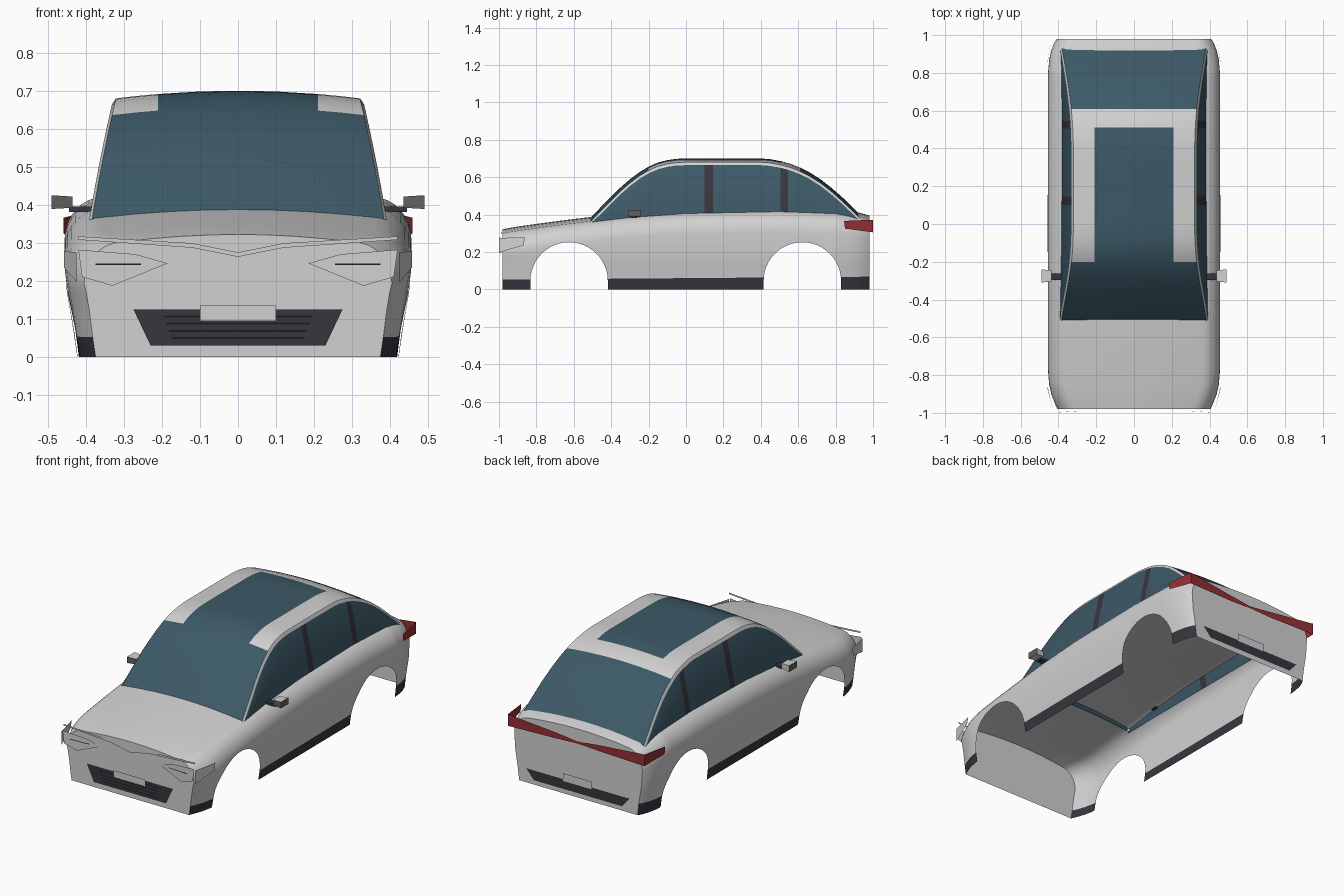
import bpy, bmesh, math
from mathutils import Vector

if "Cube" in bpy.data.objects:
    bpy.data.objects.remove(bpy.data.objects["Cube"])


def material(name, r, g, b):
    m = bpy.data.materials.new(name)
    m.use_nodes = True
    m.diffuse_color = (r, g, b, 1)
    m.node_tree.nodes["Principled BSDF"].inputs["Base Color"].default_value = (r, g, b, 1)
    return m


PAINT = material("silver_paint", 0.64, 0.64, 0.64)
GLASS = material("tinted_glass", 0.045, 0.1, 0.135)
TRIM = material("dark_trim", 0.04, 0.035, 0.048)
RED = material("tail_light_red", 0.3, 0.03, 0.032)
GREY = material("mirror_grey", 0.12, 0.12, 0.12)
BLACK = material("slot_black", 0.012, 0.012, 0.014)


def finish(name, bm, mats, smooth=None):
    mesh = bpy.data.meshes.new(name)
    bm.to_mesh(mesh)
    bm.free()
    for m in mats:
        mesh.materials.append(m)
    ob = bpy.data.objects.new(name, mesh)
    bpy.context.collection.objects.link(ob)
    if smooth:
        bpy.ops.object.select_all(action="DESELECT")
        ob.select_set(True)
        bpy.context.view_layer.objects.active = ob
        bpy.ops.object.shade_smooth_by_angle(angle=math.radians(smooth))
    return ob


def interp(table, y):
    for (a, va), (b, vb) in zip(table, table[1:]):
        if y <= b:
            return va + (vb - va) * max(0, (y - a) / (b - a))
    return table[-1][1]


def loft(name, stations, section, rule, mats, capped):
    """Skin mirrored half sections, which run from the lower left side to the middle."""
    bm = bmesh.new()
    rings = []
    for y in stations:
        half = section(y)
        full = half + [(-x, z) for x, z in reversed(half[:-1])]
        rings.append([bm.verts.new((x, y, z)) for x, z in full])
    count = len(rings[0])
    for i in range(len(rings) - 1):
        mid = (stations[i] + stations[i + 1]) / 2
        for j in range(count - 1):
            f = bm.faces.new((rings[i][j], rings[i + 1][j], rings[i + 1][j + 1], rings[i][j + 1]))
            f.material_index = rule(min(j, count - 2 - j), mid)
    if capped:
        bm.faces.new(rings[0])
        bm.faces.new(rings[-1][::-1])
    bmesh.ops.remove_doubles(bm, verts=bm.verts, dist=0.00005)
    return finish(name, bm, mats, 32)


# Lower body: open underneath, with the lower edge following the wheel arches
TOP = [(-0.98, 0.322), (-0.9, 0.336), (-0.8, 0.35), (-0.65, 0.37), (-0.5, 0.388), (-0.3, 0.41),
       (0, 0.43), (0.5, 0.44), (0.8, 0.43), (0.92, 0.412), (0.98, 0.395)]
WIDTH = [(-0.98, 0.405), (-0.95, 0.419), (-0.9, 0.438), (-0.85, 0.449), (-0.78, 0.455), (0, 0.457),
         (0.8, 0.455), (0.87, 0.449), (0.92, 0.438), (0.96, 0.422), (0.98, 0.408)]
ARCHES = (-0.625, 0.622)
RADIUS = 0.207


def arch_height(y):
    for c in ARCHES:
        d = abs(y - c)
        if d < RADIUS + 0.0002:
            return 0.045 + RADIUS * math.sqrt(max(0, 1 - (d / RADIUS) ** 2))
    return 0


def body_section(y):
    top, w, low = interp(TOP, y), interp(WIDTH, y), arch_height(y)
    pts = [(0, 0.925), (0.06 + 0.008 * y, 0.944), (0.12, 0.965), (0.17, 0.985)]
    pts = [(w * k, z) for z, k in pts]
    for s in range(9):
        a = math.pi / 2 * s / 8
        pts.append((w - 0.1 + 0.1 * math.cos(a), top - 0.13 + 0.11 * math.sin(a)))
    edge = w - 0.1
    pts += [(edge * k, top - 0.02 * k * k) for k in (0.75, 0.5, 0.25, 0)]
    # slide points that fall inside an arch up to its rim
    out = []
    for i, (x, z) in enumerate(pts):
        if z < low:
            (xa, za), (xb, zb) = next((p, q) for p, q in zip(pts, pts[1:]) if q[1] >= low)
            x, z = xa + (xb - xa) * (low - za) / (zb - za), low
        out.append((x, z))
    return out


ys = {y for y, _ in TOP + WIDTH if arch_height(y) == 0}
ys |= {-0.2, -0.1, 0.1, 0.2, 0.3}
for c in ARCHES:
    ys |= {c - RADIUS * math.cos(math.pi * t / 24) for t in range(25)}
    ys |= {c - RADIUS - 0.0005, c + RADIUS + 0.0005}
loft("car_body", sorted(ys), body_section, lambda j, y: 1 if j == 0 else 0, [PAINT, TRIM], True)

# Cabin: glass, roof panels and door pillars in one shell
ROOF = [(-0.52, 0.372), (-0.46, 0.435), (-0.4, 0.495), (-0.35, 0.545), (-0.3, 0.588), (-0.25, 0.626),
        (-0.2, 0.656), (-0.15, 0.678), (-0.1, 0.691), (-0.05, 0.698), (0, 0.7), (0.4, 0.7),
        (0.45, 0.696), (0.51, 0.685), (0.56, 0.671), (0.61, 0.651), (0.66, 0.626), (0.72, 0.588),
        (0.78, 0.541), (0.84, 0.488), (0.9, 0.43), (0.93, 0.4)]
PILLARS = ((0.1, 0.145), (0.505, 0.545))


def side_x(z):
    u = (z - 0.38) / 0.3
    return 0.388 - 0.05 * u - 0.01 * u * u


def cabin_section(y):
    r = interp(ROOF, y)
    pane = max(0.345, r - 0.036)
    pts = [(side_x(z), z) for z in (0.34, (0.34 + pane) / 2, pane)]
    edge = side_x(r - 0.02) - 0.007
    pts.append((edge, r - 0.02))
    pts += [(x, r - 0.02 * (x / edge) ** 2) for x in (0.27, 0.21, 0.1, 0)]
    return pts


def cabin_colour(j, y):
    if j < 2:
        return 2 if any(a < y < b for a, b in PILLARS) else 1
    if j == 2:
        return 0
    if y < -0.2 or y > 0.61:
        return 1
    return 1 if j >= 5 and y < 0.51 else 0


ys = {y for y, _ in ROOF} | {0.2, 0.3} | {y for p in PILLARS for y in p}
loft("cabin", sorted(ys), cabin_section, cabin_colour, [PAINT, GLASS, TRIM], False)


def plate(name, mat, polys, mirror=True):
    """Thin flat pieces facing away from the car's middle."""
    bm = bmesh.new()
    for poly in polys:
        for s in ((1, -1) if mirror else (1,)):
            f = bm.faces.new([bm.verts.new((s * x, y, z)) for x, y, z in poly])
            f.normal_update()
            c = f.calc_center_median()
            if f.normal.dot(Vector((c.x, c.y, 0))) < 0:
                f.normal_flip()
    return finish(name, bm, [mat])


def trapezoid(y, top, bottom, z1, z0):
    return [(-bottom, y, z0), (bottom, y, z0), (top, y, z1), (-top, y, z1)]


# Front details
plate("front_grille", TRIM, [trapezoid(-0.984, 0.275, 0.23, 0.125, 0.03)], False)
plate("grille_slots", BLACK, [trapezoid(-0.986, 0.195 - 0.007 * i, 0.195 - 0.007 * i,
                                        0.109 - 0.019 * i, 0.104 - 0.019 * i) for i in range(4)], False)
plate("front_number_plate", PAINT, [trapezoid(-0.99, 0.1, 0.1, 0.135, 0.094)], False)
plate("headlights", PAINT, [[(0.185, -0.985, 0.246), (0.27, -0.989, 0.27), (0.42, -0.998, 0.282),
                             (0.41, -0.998, 0.21), (0.33, -0.992, 0.187)]])
plate("headlight_slots", BLACK, [[(0.255, -0.991, 0.246), (0.375, -0.998, 0.246),
                                  (0.375, -0.998, 0.242), (0.255, -0.991, 0.242)]])
plate("headlight_sides", PAINT, [[(0.425, -1, 0.197), (0.458, -0.87, 0.235),
                                  (0.458, -0.86, 0.278), (0.425, -1, 0.275)]])
plate("front_light_bar", PAINT, [
    [(0, -0.986, 0.263), (0.12, -0.986, 0.287), (0.12, -0.986, 0.299), (0, -0.986, 0.275)],
    [(0.12, -0.986, 0.287), (0.42, -0.99, 0.308), (0.42, -0.99, 0.317), (0.12, -0.986, 0.299)]])

# Rear details
plate("tail_lights", RED, [
    [(0, 0.986, 0.314), (0.14, 0.988, 0.308), (0.14, 0.988, 0.342), (0, 0.986, 0.326)],
    [(0.14, 0.988, 0.308), (0.435, 1, 0.305), (0.435, 1, 0.372), (0.14, 0.988, 0.342)],
    [(0.435, 1, 0.305), (0.459, 0.85, 0.325), (0.459, 0.845, 0.366), (0.435, 1, 0.372)]])
plate("rear_grille", TRIM, [trapezoid(0.984, 0.33, 0.28, 0.083, 0.027)], False)
plate("rear_number_plate", PAINT, [trapezoid(0.989, 0.09, 0.09, 0.12, 0.075)], False)


# Door mirrors
def box(name, centre, size, mats, rule, taper=1.0):
    bm = bmesh.new()
    bmesh.ops.create_cube(bm, size=1)
    side = 1 if centre[0] > 0 else -1
    for v in bm.verts:
        k = taper if v.co.x * side < 0 else 1
        v.co = Vector(centre) + Vector((v.co.x * size[0], v.co.y * size[1] * k, v.co.z * size[2] * k))
    bm.normal_update()
    for f in bm.faces:
        f.material_index = rule(f.normal, side)
    return finish(name, bm, mats)


for side, label in ((1, "left"), (-1, "right")):
    box(label + "_mirror", (side * 0.463, -0.275, 0.407), (0.054, 0.07, 0.036), [PAINT, GREY],
        lambda n, s: 1 if n.y < -0.5 or n.x * s > 0.5 else 0, 0.82)
    box(label + "_mirror_arm", (side * 0.41, -0.28, 0.388), (0.07, 0.035, 0.014), [TRIM],
        lambda n, s: 0)
